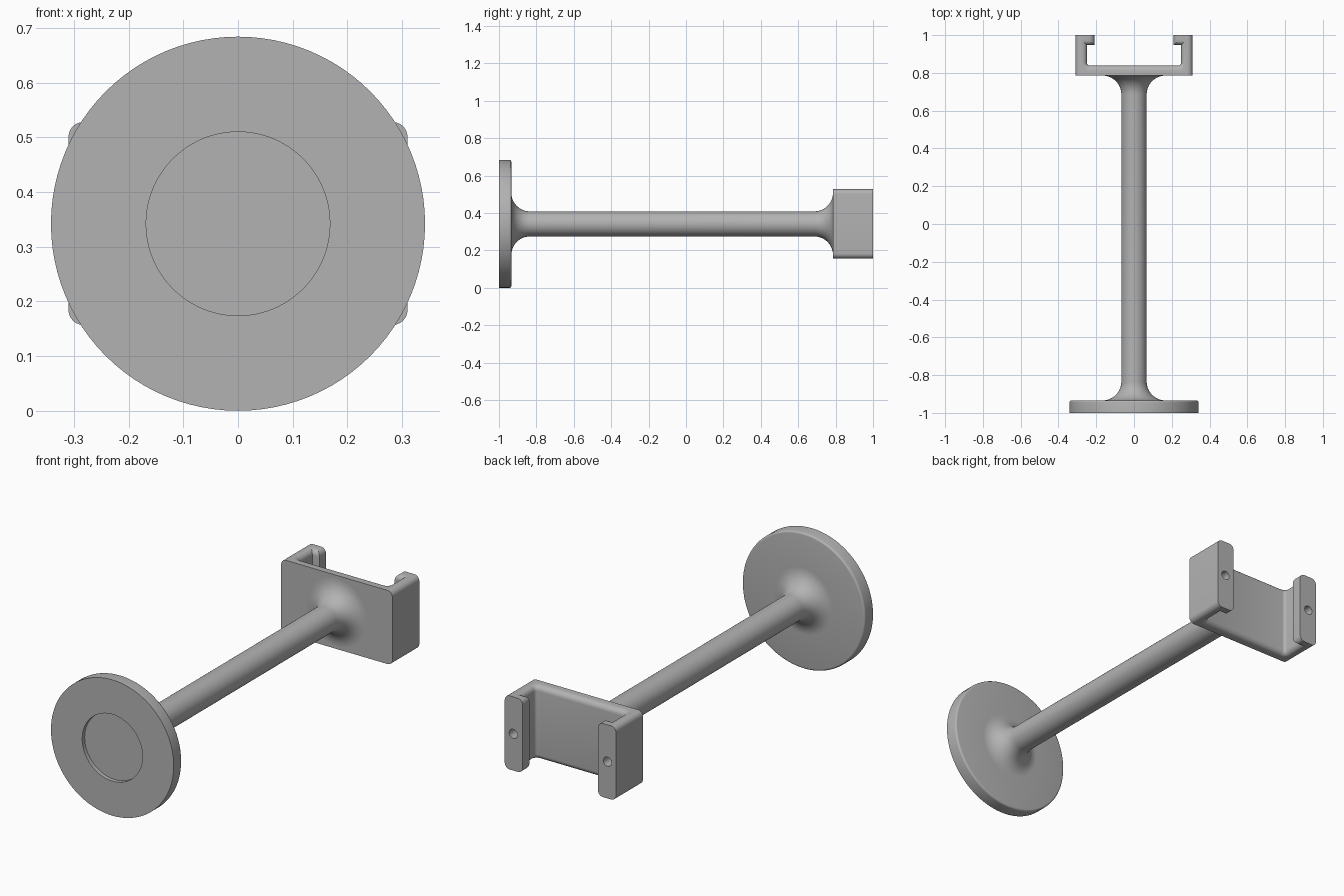
import bpy, bmesh
from math import sin, cos, pi
from mathutils import Matrix, Vector

cube = bpy.data.objects.get("Cube")
if cube:
    bpy.data.objects.remove(cube)

AXIS_Z = 0.342      # height of the central axis
ROD, FILLET = 0.067, 0.1
FLANGE_R, FLANGE_Y = 0.342, -0.934
PLATE_Y = 0.786

grey = bpy.data.materials.new("plain_grey")
grey.use_nodes = True
colour = (0.45, 0.45, 0.45, 1)
grey.diffuse_color = colour
grey.node_tree.nodes["Principled BSDF"].inputs["Base Color"].default_value = colour


def make_object(name, bm):
    bmesh.ops.recalc_face_normals(bm, faces=bm.faces)
    mesh = bpy.data.meshes.new(name)
    bm.to_mesh(mesh)
    bm.free()
    mesh.materials.append(grey)
    obj = bpy.data.objects.new(name, mesh)
    bpy.context.collection.objects.link(obj)
    return obj


def smooth(obj):
    bpy.ops.object.select_all(action='DESELECT')
    obj.select_set(True)
    bpy.context.view_layer.objects.active = obj
    bpy.ops.object.shade_smooth_by_angle(angle=pi / 6)


def arc(cx, cy, r, start, end, steps):
    return [(cx + r * cos(start + (end - start) * i / steps),
             cy + r * sin(start + (end - start) * i / steps))
            for i in range(steps + 1)]


# Flange, rod and flared ends: one profile (radius, y) turned about the y axis
edge = 0.01
flare = ROD + FILLET
profile = [(0, -0.98), (0.168, -0.98), (0.168, -1), (FLANGE_R, -1)]
profile += arc(FLANGE_R - edge, FLANGE_Y - edge, edge, 0, pi / 2, 4)
profile += arc(flare, FLANGE_Y + FILLET, FILLET, 1.5 * pi, pi, 12)
profile += arc(flare, PLATE_Y - FILLET, FILLET, pi, pi / 2, 12)
profile += [(flare, PLATE_Y + 0.01), (0, PLATE_Y + 0.01)]
bm = bmesh.new()
verts = [bm.verts.new((r, y, AXIS_Z)) for r, y in profile]
edges = [bm.edges.new(pair) for pair in zip(verts, verts[1:])]
bmesh.ops.spin(bm, geom=verts + edges, cent=(0, 0, AXIS_Z), axis=(0, 1, 0),
               angle=2 * pi, steps=96, use_merge=True)
bmesh.ops.remove_doubles(bm, verts=bm.verts, dist=1e-5)
smooth(make_object("flanged_rod", bm))

# Bracket: C-shaped outline in plan, extruded upward
OUT, WALL, TIP, BACK, LIP = 0.31, 0.249, 0.21, 1.0, 0.947
PLATE_IN, ROUND = 0.839, 0.015
half = [(OUT, PLATE_Y), (OUT, BACK), (TIP, BACK), (TIP, LIP), (WALL, LIP)]
half += arc(WALL - ROUND, PLATE_IN + ROUND, ROUND, 0, -pi / 2, 4)
outline = half + [(-x, y) for x, y in reversed(half)]
bm = bmesh.new()
face = bm.faces.new([bm.verts.new((x, y, 0.157)) for x, y in outline])
up = bmesh.ops.extrude_face_region(bm, geom=[face])
bmesh.ops.translate(bm, vec=(0, 0, 0.371),
                    verts=[v for v in up["geom"] if isinstance(v, bmesh.types.BMVert)])
bmesh.ops.recalc_face_normals(bm, faces=bm.faces)


def is_rounded(e):
    a, b = (v.co for v in e.verts)
    on_end = any(abs(a.y - y) < 1e-4 and abs(b.y - y) < 1e-4 for y in (PLATE_Y, BACK))
    return abs(a.z - b.z) < 1e-4 and not on_end


bmesh.ops.bevel(bm, geom=[e for e in bm.edges if is_rounded(e)], offset=0.027,
                offset_type='OFFSET', segments=6, profile=0.5, affect='EDGES')
bracket = make_object("bracket", bm)

# Screw holes bored into the two lips
bm = bmesh.new()
for side in (-1, 1):
    place = Matrix.Translation(Vector((side * 0.262, BACK, AXIS_Z))) @ Matrix.Rotation(pi / 2, 4, 'X')
    bmesh.ops.create_cone(bm, cap_ends=True, segments=32, radius1=0.023,
                          radius2=0.023, depth=0.13, matrix=place)
cutter = make_object("hole_cutter", bm)
cutter.hide_render = True
mod = bracket.modifiers.new("holes", 'BOOLEAN')
mod.operation = 'DIFFERENCE'
mod.object = cutter
mod.solver = 'EXACT'
bpy.ops.object.select_all(action='DESELECT')
bracket.select_set(True)
bpy.context.view_layer.objects.active = bracket
bpy.ops.object.modifier_apply(modifier=mod.name)
bpy.data.objects.remove(cutter)
smooth(bracket)
